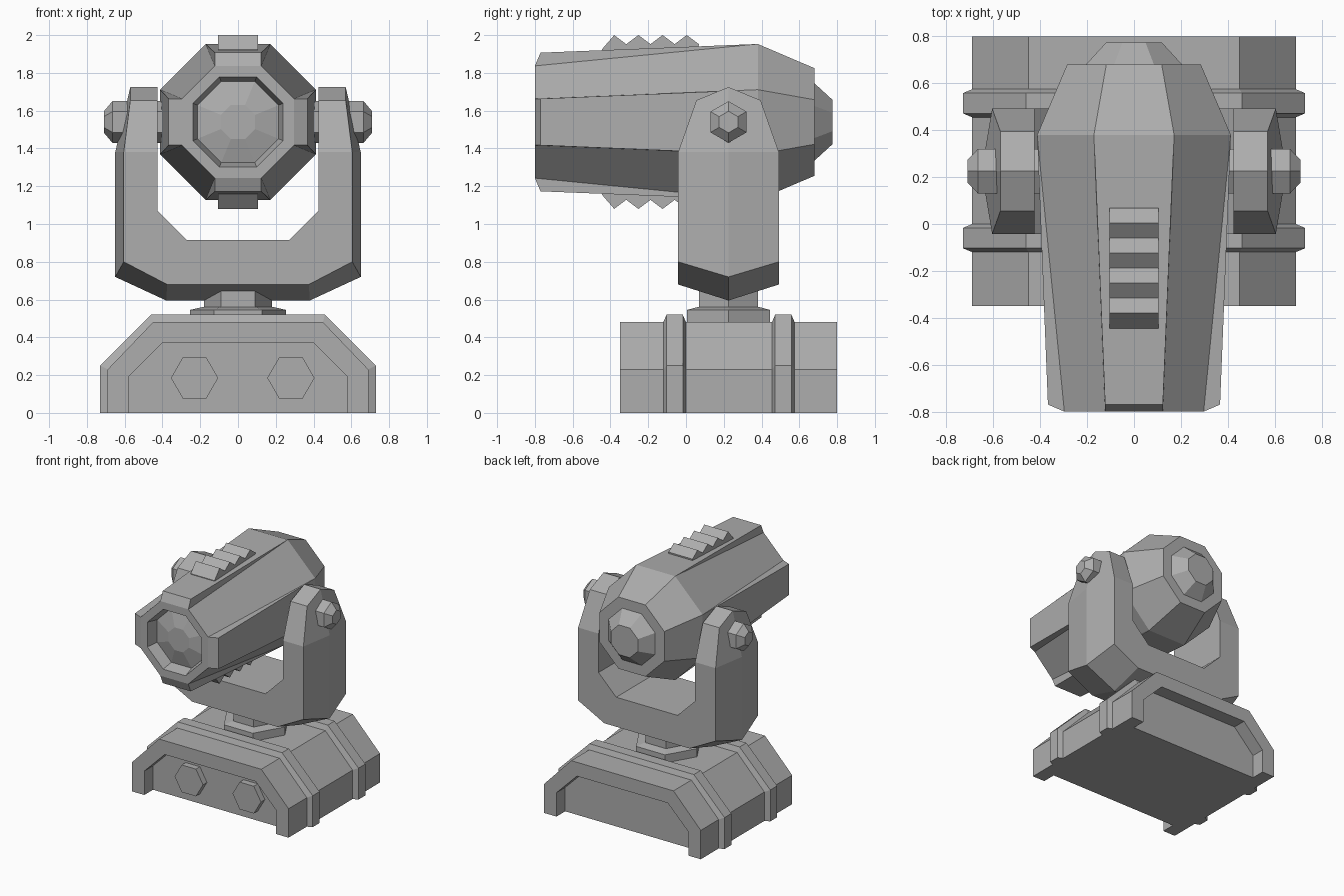
import bpy, bmesh, math
from mathutils import Matrix

cube = bpy.data.objects.get("Cube")
if cube:
    bpy.data.objects.remove(cube, do_unlink=True)

grey = bpy.data.materials.new("plain grey")
grey.use_nodes = True
COLOUR = (0.42, 0.42, 0.42, 1)
grey.diffuse_color = COLOUR
grey.node_tree.nodes["Principled BSDF"].inputs["Base Color"].default_value = COLOUR

PIVOT_Y, PIVOT_Z = 0.225, 1.54


def finish(name, bm):
    bmesh.ops.recalc_face_normals(bm, faces=bm.faces[:])
    mesh = bpy.data.meshes.new(name)
    bm.to_mesh(mesh)
    bm.free()
    mesh.materials.append(grey)
    obj = bpy.data.objects.new(name, mesh)
    bpy.context.collection.objects.link(obj)
    return obj


def loft(name, rings, caps=True):
    """Skin a list of equal-length closed rings."""
    bm = bmesh.new()
    rows = [[bm.verts.new(p) for p in ring] for ring in rings]
    n = len(rows[0])
    for a, b in zip(rows, rows[1:]):
        for i in range(n):
            j = (i + 1) % n
            bm.faces.new((a[i], a[j], b[j], b[i]))
    if caps:
        bm.faces.new(rows[0])
        bm.faces.new(rows[-1])
    else:
        # peaked ends: two quads per end
        for r in (rows[0], rows[-1]):
            bm.faces.new((r[0], r[1], r[4], r[5]))
            bm.faces.new((r[1], r[2], r[3], r[4]))
    return finish(name, bm)


def at_y(profile, y):
    return [(x, y, z) for x, z in profile]


def prism(name, profile, y0, y1):
    return loft(name, [at_y(profile, y0), at_y(profile, y1)])


def hexagon(r, turn=0.0):
    return [(r * math.cos(turn + k * math.pi / 3), r * math.sin(turn + k * math.pi / 3))
            for k in range(6)]


def arch(w, shoulder, top_w, top):
    return [(w, 0), (w, shoulder), (top_w, top), (-top_w, top), (-w, shoulder), (-w, 0)]


# Base: body, recessed ends and two raised bands
outer = arch(0.69, 0.23, 0.45, 0.48)
inner = arch(0.58, 0.19, 0.40, 0.37)
band = arch(0.73, 0.25, 0.46, 0.52)
prism("base_body", outer, -0.24, 0.69)
prism("base_front_lip", outer + inner[::-1], -0.35, -0.24)
prism("base_back_lip", outer + inner[::-1], 0.69, 0.80)
for name, y in (("front_band", -0.06), ("back_band", 0.515)):
    loft(name, [at_y(outer, y - 0.06), at_y(band, y - 0.043),
                at_y(band, y + 0.043), at_y(outer, y + 0.06)])
for name, cx in (("right_socket", -0.23), ("left_socket", 0.28)):
    prism(name, [(cx + x, 0.185 + z) for x, z in hexagon(0.125)], -0.29, -0.23)

# Swivel under the yoke
loft("swivel", [[(x, PIVOT_Y + y, z) for x, y in hexagon(r)]
                for r, z in ((0.255, 0.47), (0.255, 0.545), (0.19, 0.56),
                             (0.18, 0.56), (0.18, 0.70))])


# Yoke: sections of inner edge, outer edge and outer ridge
def section(s, depth, inside, edge, ridge, rise=0.0):
    (xi, zi), (xe, ze), (xr, zr) = inside, edge, ridge
    pts = [(xi, -depth, zi), (xi, 0, zi + rise), (xi, depth, zi),
           (xe, depth, ze), (xr, 0, zr), (xe, -depth, ze)]
    return [(s * x, PIVOT_Y + y, z) for x, y, z in pts]


stations = [
    (0.267, (0.27, 0.915), (0.375, 0.68), (0.38, 0.595)),
    (0.267, (0.425, 1.07), (0.605, 0.80), (0.65, 0.72)),
    (0.267, (0.425, 1.38), (0.605, 1.38), (0.65, 1.38)),
    (0.17, (0.425, 1.655), (0.57, 1.655), (0.57, 1.725), 0.07),
]
loft("yoke", [section(-1, *s) for s in reversed(stations)]
     + [section(1, *s) for s in stations], caps=False)

# Pivot bolts
for name, s in (("left_bolt", 1), ("right_bolt", -1)):
    loft(name, [[(s * x, PIVOT_Y + y, PIVOT_Z + z) for y, z in hexagon(r, math.pi / 2)]
                for x, r in ((0.36, 0.11), (0.665, 0.11), (0.71, 0.057))])


# Lamp head: octagonal barrel with sunken domed lens and rear cap
def octagon(a, y, h=None):
    h = a * math.tan(math.pi / 8) if h is None else h
    return [(x, y, PIVOT_Z + z) for x, z in
            ((h, a), (a, h), (a, -h), (h, -a), (-h, -a), (-a, -h), (-a, h), (-h, a))]


loft("lamp_head", [octagon(0.09, -0.745), octagon(0.215, -0.71), octagon(0.238, -0.80),
                   octagon(0.297, -0.80), octagon(0.413, 0.38), octagon(0.285, 0.68),
                   octagon(0.205, 0.68), octagon(0.118, 0.775)])

# Four raised strips that taper into the barrel
bm = bmesh.new()
for k in range(4):
    spin = Matrix.Rotation(k * math.pi / 2, 4, "Y")
    lo, hi, end = [[bm.verts.new(spin @ Matrix.Translation((s * w, y, z)).to_translation())
                    for s in (-1, 1)]
                   for w, y, z in ((0.123, -0.80, 0.297), (0.123, -0.77, 0.367),
                                   (0.171, 0.38, 0.413))]
    for a, b in ((lo, hi), (hi, end), (end, lo)):
        bm.faces.new((a[0], a[1], b[1], b[0]))
    for i in (0, 1):
        bm.faces.new((lo[i], hi[i], end[i]))
bmesh.ops.translate(bm, verts=bm.verts[:], vec=(0, 0, PIVOT_Z))
finish("head_strips", bm)

# Saw-tooth cooling fins above and below
teeth = [(-0.445, 0.34), (-0.445, 0.385)]
for k in range(4):
    y = -0.38 + 0.128 * k
    teeth += [(y, 0.46), (y + 0.064, 0.412)]
teeth += [(0.062, 0.34)]
for name, s in (("top_fins", 1), ("bottom_fins", -1)):
    loft(name, [[(x, y, PIVOT_Z + s * z) for y, z in teeth] for x in (-0.105, 0.105)])
